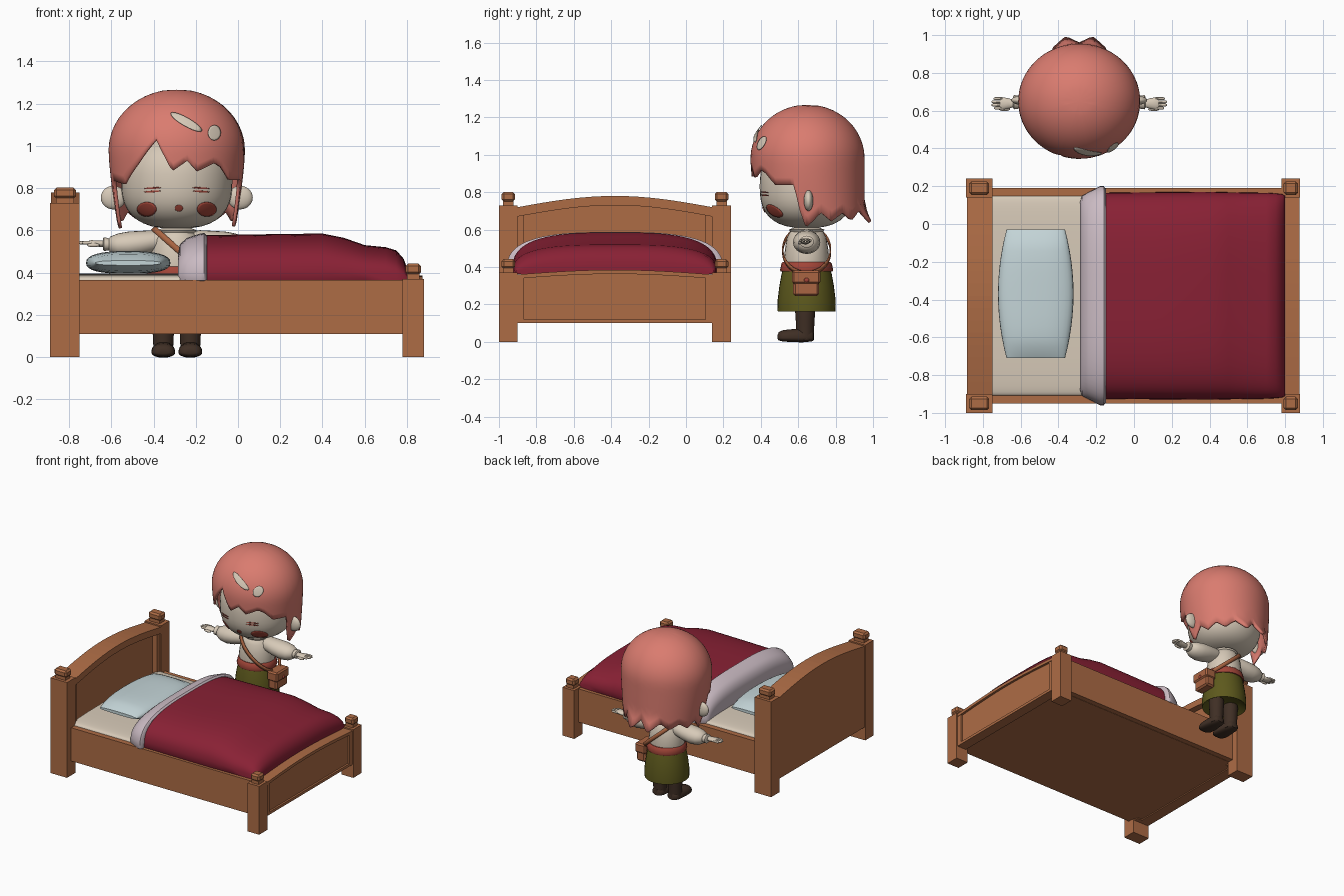
import bpy, bmesh, math
from mathutils import Vector

if "Cube" in bpy.data.objects:
    bpy.data.objects.remove(bpy.data.objects["Cube"])

COLOURS = {
    "wood": (0.42, 0.15, 0.06), "crimson": (0.25, 0.015, 0.035),
    "pale_blue": (0.55, 0.66, 0.68), "cream": (0.68, 0.59, 0.48),
    "mauve": (0.6, 0.5, 0.55), "coral": (0.7, 0.2, 0.16),
    "olive": (0.11, 0.1, 0.012), "dark_brown": (0.05, 0.028, 0.018),
    "red": (0.36, 0.06, 0.04), "leather": (0.4, 0.13, 0.055)}
MATS = {}
for key, rgb in COLOURS.items():
    mat = bpy.data.materials.new(key)
    mat.use_nodes = True
    mat.diffuse_color = (*rgb, 1)
    mat.node_tree.nodes["Principled BSDF"].inputs["Base Color"].default_value = (*rgb, 1)
    MATS[key] = mat


def finish(name, bm, colour, smooth=True, bevel=0, thick=0):
    bmesh.ops.remove_doubles(bm, verts=bm.verts, dist=0.0002)
    bmesh.ops.recalc_face_normals(bm, faces=bm.faces)
    mesh = bpy.data.meshes.new(name)
    bm.to_mesh(mesh)
    bm.free()
    mesh.materials.append(MATS[colour])
    ob = bpy.data.objects.new(name, mesh)
    bpy.context.collection.objects.link(ob)
    if thick:
        mod = ob.modifiers.new("Thickness", "SOLIDIFY")
        mod.thickness, mod.offset = thick, 0
    if bevel:
        mod = ob.modifiers.new("Bevel", "BEVEL")
        mod.width, mod.segments = bevel, 1
    if smooth:
        bpy.ops.object.select_all(action="DESELECT")
        ob.select_set(True)
        bpy.context.view_layer.objects.active = ob
        bpy.ops.object.shade_smooth_by_angle(angle=math.radians(45))
    return ob


def box(name, colour, x, y, z, bevel=0):
    bm = bmesh.new()
    bmesh.ops.create_cube(bm, size=1)
    for v in bm.verts:
        v.co = [(a + b) / 2 + c * (b - a) for (a, b), c in zip((x, y, z), v.co)]
    return finish(name, bm, colour, False, bevel)


def skin(bm, rows, closed=True, caps=False):
    """Join equal rows of points with quads."""
    grid = [[bm.verts.new(p) for p in row] for row in rows]
    n = len(rows[0])
    for a, b in zip(grid, grid[1:]):
        for i in range(n if closed else n - 1):
            j = (i + 1) % n
            bm.faces.new((a[i], a[j], b[j], b[i]))
    if caps:
        bm.faces.new(grid[0])
        bm.faces.new(grid[-1])


def loft(name, colour, axis, rings, power=2, low=1, n=24):
    """Rings are (position, centre 1, centre 2, radius 1, radius 2)."""
    rows = []
    for pos, c1, c2, r1, r2 in rings:
        row = []
        for i in range(n):
            c, s = math.cos(math.tau * i / n), math.sin(math.tau * i / n)
            a = c1 + r1 * math.copysign(abs(c) ** (2 / power), c)
            b = c2 + r2 * math.copysign(abs(s) ** (2 / power), s) * (low if s < 0 else 1)
            row.append({"x": (pos, a, b), "y": (a, pos, b), "z": (a, b, pos)}[axis])
        rows.append(row)
    bm = bmesh.new()
    skin(bm, rows, caps=True)
    return finish(name, bm, colour)


def ball(name, colour, centre, radii):
    bm = bmesh.new()
    bmesh.ops.create_uvsphere(bm, u_segments=20, v_segments=12, radius=1)
    for v in bm.verts:
        v.co = [c + r * k for c, r, k in zip(centre, radii, v.co)]
    return finish(name, bm, colour)


MID = -0.38  # bed centre line


def arch(name, x, half, edge, rise, base=None, band=None):
    """Board with an arched top; a band has an arched lower edge too."""
    rows = []
    for i in range(17):
        t = i / 8 - 1
        top = edge + rise * math.cos(t * math.pi / 2)
        low = top - band if band else base
        rows.append([(x[0], MID + half * t, low), (x[1], MID + half * t, low),
                     (x[1], MID + half * t, top), (x[0], MID + half * t, top)])
    bm = bmesh.new()
    skin(bm, rows, caps=True)
    finish(name, bm, "wood", False)


# Bed frame
for side, label in ((1, "back"), (-1, "front")):
    outer, inner = MID + side * 0.62, MID + side * 0.52
    y = sorted((outer, inner))
    yc = (outer + inner) / 2
    for end, x, top in (("head", (-0.89, -0.75), 0.73), ("foot", (0.78, 0.88), 0.37)):
        xc, w = sum(x) / 2, (x[1] - x[0]) / 2
        box(f"{end}_post_{label}", "wood", x, y, (0, top))
        box(f"{end}_neck_{label}", "wood", (xc - w * .6, xc + w * .6), (yc - .028, yc + .028), (top, top + .025))
        box(f"{end}_cap_{label}", "wood", (xc - w * .75, xc + w * .75), (yc - .036, yc + .036),
            (top + .02, top + .072), 0.012)
    box(f"side_rail_{label}", "wood", (-0.76, 0.79), sorted((MID + side * .57, MID + side * .52)), (0.11, 0.365))
    for end, x, z in (("head", (-0.81, -0.76), (0.1, 0.72)), ("foot", (0.85, 0.872), (0.1, 0.36))):
        box(f"{end}_stile_{label}", "wood", x, sorted((inner, inner - side * 0.035)), z)
arch("headboard", (-0.885, -0.8), 0.52, 0.72, 0.06, base=0.1)
arch("headboard_rim", (-0.81, -0.75), 0.52, 0.72, 0.06, band=0.05)
arch("footboard", (0.795, 0.858), 0.52, 0.355, 0.025, base=0.1)
arch("footboard_rim", (0.79, 0.875), 0.52, 0.36, 0.025, band=0.022)
box("footboard_lower_rim", "wood", (0.85, 0.872), (MID - .52, MID + .52), (0.1, 0.12))
box("bed_base", "wood", (-0.82, 0.82), (MID - .53, MID + .53), (0.108, 0.15))

# Bedding
loft("mattress", "cream", "x", [(x, MID, 0.36, 0.53, 0.035) for x in (-0.77, -0.4, 0, 0.79)], 4, 5, 48)
loft("blanket", "crimson", "x", [(x, MID, 0.365, w, h) for x, w, h in (
    (-0.17, .545, .212), (0.1, .548, .216), (0.4, .55, .22), (0.5, .548, .2), (0.6, .546, .165),
    (0.7, .545, .155), (0.75, .542, .14), (0.785, .538, .1), (0.8, .53, .06))], 3, 0.05, 64)
loft("sheet_fold", "mauve", "x", [(x, MID, 0.365, w, h) for x, w, h in (
    (-0.285, .5, .12), (-0.275, .53, .17), (-0.24, .548, .2), (-0.18, .58, .22), (-0.16, .58, .222),
    (-0.148, .565, .212))], 3, 0.05, 64)
pillow = []
for i in range(13):
    t = i / 6 - 1
    bulge = (1 - t ** 4) ** 0.6
    pillow.append((-0.37 + 0.34 * t, -0.52, 0.445, 0.155 + 0.045 * (1 - t * t), 0.012 + 0.045 * bulge))
loft("pillow", "pale_blue", "y", pillow, 2.5, 0.9, 32)

# Head
CX, CY = -0.29, 0.645


def head_r(z):
    return max(0, 1 - abs((z - 0.83) / 0.222) ** 2.6) ** (1 / 2.6)


def hair_r(z):
    if z > 0.98:
        return math.sqrt(max(0, 1 - ((z - 0.98) / 0.28) ** 2))
    return 1 - 0.13 * ((0.98 - z) / 0.33) ** 1.5


loft("head", "cream", "z", [(0.83 - 0.222 * math.cos(math.pi * i / 20), CX, CY,
     0.262 * head_r(0.83 - 0.222 * math.cos(math.pi * i / 20)) + 0.001,
     0.25 * head_r(0.83 - 0.222 * math.cos(math.pi * i / 20)) + 0.001) for i in range(21)], n=40)

# Hair cap: hem heights by angle, from the front (0) round the model's left side
HEM = [(-180, .71), (-169, .635), (-155, .7), (-143, .65), (-130, .69), (-117, .645), (-105, .69), (-95, .64),
       (-90, .61), (-80, .72), (-76, .84), (-54, .82), (-35, .92), (-18, 1.03), (-4, .88), (9, .93), (18, .88),
       (34, .92), (42, .9), (54, .84), (76, .84), (80, .72), (88, .61), (95, .64), (105, .69), (117, .645),
       (130, .69), (143, .65), (155, .7), (169, .635), (180, .71)]


def hem(angle):
    for (a, p), (b, q) in zip(HEM, HEM[1:]):
        if a <= angle <= b:
            return p + (q - p) * (angle - a) / (b - a)


rows = []
for k in range(19):
    row = []
    for i in range(120):
        deg = i * 3 - 180
        a = math.radians(deg)
        z = 1.258 - (1.258 - hem(deg)) * (k / 18) ** 1.7
        r = hair_r(z) if k else 0
        back = max(0, -math.cos(a))
        low = max(0, (0.98 - z) / 0.33)
        r += 0.13 * back * low ** 1.5
        if abs(deg) > 155:
            r += 0.16 * max(0, (0.74 - z) / 0.105) ** 1.5
        row.append((CX + 0.315 * r * math.sin(a), 0.65 - 0.297 * r * math.cos(a), z))
    rows.append(row)
bm = bmesh.new()
skin(bm, rows)
finish("hair", bm, "coral", thick=0.016)


def decal(name, colour, radius, rx, ry, x, z, w, h, tilt=0, lift=0.004):
    """Thin oval patch laid on the front of a rounded surface."""
    rows = []
    for k in range(5):
        row = []
        for i in range(20):
            a = math.tau * i / 20
            u, v = w * k / 4 * math.cos(a), h * k / 4 * math.sin(a)
            px = x + u * math.cos(tilt) - v * math.sin(tilt)
            pz = z + u * math.sin(tilt) + v * math.cos(tilt)
            r = radius(pz)
            depth = math.sqrt(max(0, 1 - ((px - CX) / (rx * r)) ** 2))
            row.append((px, CY - ry * r * depth - lift, pz))
        rows.append(row)
    bm = bmesh.new()
    skin(bm, rows)
    finish(name, bm, colour, thick=0.003)


for s, label in ((-1, "right"), (1, "left")):
    decal(f"blush_{label}", "red", head_r, .262, .25, CX + s * 0.142, 0.7, 0.046, 0.034)
    for k in (0, 1):
        decal(f"eyelid_{label}_{k}", "red", head_r, .262, .25, CX + s * 0.115, 0.8 - 0.016 * k, 0.04, 0.004, s * -.05)
    ball(f"ear_{label}", "cream", (CX + s * 0.3, 0.655, 0.755), (0.06, 0.025, 0.056))
decal("mouth", "red", head_r, .262, .25, -0.28, 0.705, 0.019, 0.015)
decal("hair_shine_streak", "cream", hair_r, .323, .305, -0.245, 1.113, 0.085, 0.02, -0.52, 0.006)
decal("hair_shine_spot", "cream", hair_r, .323, .305, -0.112, 1.062, 0.03, 0.036, 0, 0.006)

# Body and clothes
loft("blouse", "cream", "z", [(z, CX, CY, a, b) for z, a, b in (
    (.38, .12, .115), (.44, .13, .122), (.5, .122, .115), (.56, .11, .105), (.595, .08, .085), (.615, .05, .05),
    (.66, .045, .045))])
loft("collar", "cream", "z", [(z, CX, CY, r, r) for z, r in ((.585, .085), (.6, .095), (.615, .055))])
loft("belt", "red", "z", [(z, CX, CY, r, r) for z, r in ((.375, .138), (.385, .142), (.42, .134), (.428, .126))])
loft("skirt", "olive", "z", [(z, CX, CY, r, r * .99) for z, r in (
    (.2, .11), (.165, .15), (.163, .156), (.22, .157), (.3, .147), (.36, .136), (.4, .125))], n=32)

# Limbs, mirrored about the body
for s, label in ((-1, "right"), (1, "left")):
    loft(f"sleeve_{label}", "cream", "x", [(CX + s * d, CY, z, r, r * .85) for d, z, r in (
        (.06, .55, .05), (.11, .548, .062), (.17, .538, .07), (.23, .532, .073), (.28, .53, .064),
        (.315, .532, .045), (.32, .533, .034), (.345, .535, .038), (.35, .535, .03))])
    hx = CX + s * 0.345
    loft(f"palm_{label}", "cream", "x", [(hx + s * d, 0.638, z, a, b) for d, z, a, b in (
        (0, .537, .018, .016), (.03, .537, .028, .015), (.06, .54, .033, .014), (.075, .54, .028, .01))], n=14)
    for k in range(4):
        fy = 0.613 + 0.017 * k
        reach = (.105, .12, .12, .108)[k]
        loft(f"finger_{label}_{k}", "cream", "x", [(hx + s * d, fy, .541, r, r) for d, r in (
            (.06, .008), (reach - .008, .008), (reach, .004))], n=8)
    ball(f"thumb_{label}", "cream", (hx + s * .05, .608, .53), (.03, .01, .01))
    bx = CX + s * 0.064
    loft(f"boot_shaft_{label}", "dark_brown", "z", [(z, bx, .637, r, r) for z, r in (
        (.01, .046), (.05, .047), (.11, .05), (.17, .054), (.22, .05))])
    loft(f"boot_foot_{label}", "dark_brown", "y", [(y, bx, .022, w, h) for y, w, h in (
        (.49, .025, .015), (.496, .043, .03), (.52, .055, .041), (.56, .056, .045), (.62, .05, .05),
        (.67, .042, .04), (.683, .025, .03))], 2.4, 0.5)

# Shoulder strap and satchel
across, normal = Vector((0.138, 0, -0.122)), Vector((0.122, 0, 0.138)).normalized()
rows = [[], []]
for i in range(40):
    a = math.tau * i / 40
    p = Vector((-0.262, CY, 0.488)) + across * math.cos(a) + Vector((0, 0.128, 0)) * math.sin(a)
    rows[0].append(p - normal * 0.014)
    rows[1].append(p + normal * 0.014)
bm = bmesh.new()
skin(bm, rows)
finish("strap", bm, "leather", thick=0.007)
box("satchel", "leather", (-0.15, -0.075), (0.573, 0.712), (0.245, 0.375), 0.012)
box("satchel_flap", "leather", (-0.155, -0.066), (0.567, 0.718), (0.31, 0.382), 0.01)
ball("satchel_clasp", "red", (-0.066, CY, 0.33), (0.008, 0.014, 0.012))
